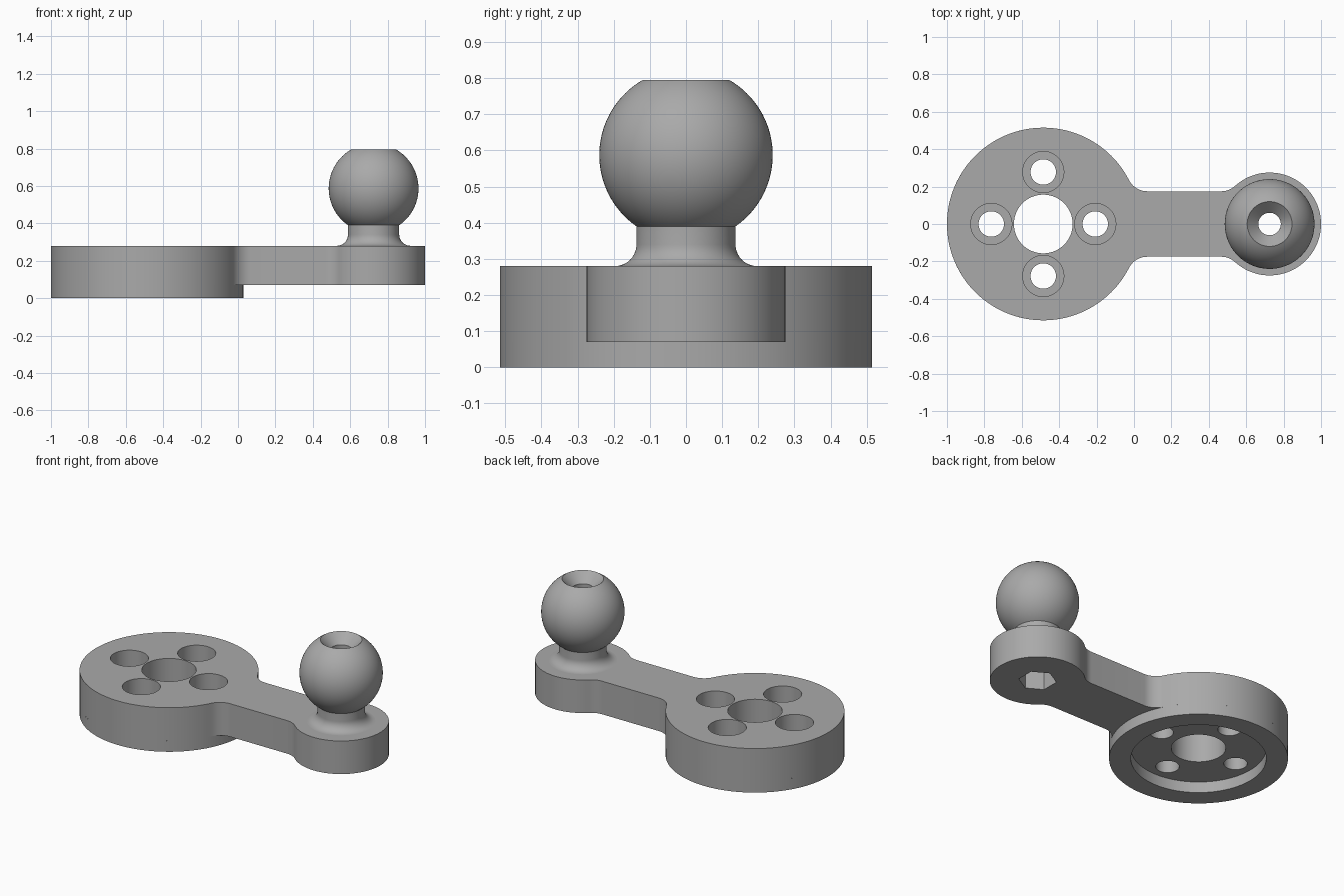
import bpy, bmesh, math
from math import cos, sin, pi, atan2, sqrt

cube = bpy.data.objects.get("Cube")
if cube:
    bpy.data.objects.remove(cube, do_unlink=True)

# Main dimensions
HUB_X, HUB_R = -0.485, 0.515
END_X, END_R = 0.725, 0.275
ARM, FILLET = 0.175, 0.108
BASE, TOP = 0.07, 0.28

grey = bpy.data.materials.new("plain grey")
grey.use_nodes = True
COLOUR = (0.4, 0.4, 0.4, 1)
grey.diffuse_color = COLOUR
grey.node_tree.nodes["Principled BSDF"].inputs["Base Color"].default_value = COLOUR


def make(name, bm):
    bmesh.ops.recalc_face_normals(bm, faces=bm.faces)
    mesh = bpy.data.meshes.new(name)
    bm.to_mesh(mesh)
    bm.free()
    mesh.materials.append(grey)
    obj = bpy.data.objects.new(name, mesh)
    bpy.context.collection.objects.link(obj)
    return obj


def activate(obj):
    bpy.ops.object.select_all(action="DESELECT")
    obj.select_set(True)
    bpy.context.view_layer.objects.active = obj


def smooth(obj):
    activate(obj)
    bpy.ops.object.shade_smooth_by_angle(angle=math.radians(30))


def arc(cx, cy, r, a0, a1, n):
    return [(cx + r * cos(a0 + (a1 - a0) * i / n),
             cy + r * sin(a0 + (a1 - a0) * i / n)) for i in range(n + 1)]


def prism(name, outline, z0, z1):
    bm = bmesh.new()
    face = bm.faces.new([bm.verts.new((x, y, z0)) for x, y in outline])
    ext = bmesh.ops.extrude_face_region(bm, geom=[face])["geom"]
    verts = [v for v in ext if isinstance(v, bmesh.types.BMVert)]
    bmesh.ops.translate(bm, verts=verts, vec=(0, 0, z1 - z0))
    return make(name, bm)


def lathe(name, profile, x, steps=96):
    bm = bmesh.new()
    verts = [bm.verts.new((x + r, 0, z)) for r, z in profile]
    edges = [bm.edges.new(pair) for pair in zip(verts, verts[1:])]
    bmesh.ops.spin(bm, geom=verts + edges, cent=(x, 0, 0), axis=(0, 0, 1),
                   angle=2 * pi, steps=steps)
    bmesh.ops.remove_doubles(bm, verts=bm.verts, dist=0.0001)
    obj = make(name, bm)
    smooth(obj)
    return obj


def cut(obj, x, y, r, z0, z1, sides=64, turn=0):
    tool = prism("cutter", arc(x, y, r, turn, turn + 2 * pi, sides)[:-1], z0, z1)
    tool.hide_render = True
    mod = obj.modifiers.new("hole", "BOOLEAN")
    mod.operation, mod.solver, mod.object = "DIFFERENCE", "EXACT", tool
    activate(obj)
    bpy.ops.object.modifier_apply(modifier=mod.name)
    bpy.data.objects.remove(tool, do_unlink=True)


# Plate outline: round end, fillet, arm, fillet, large round hub (back half, mirrored)
fy = ARM + FILLET
end_dx = sqrt((END_R + FILLET) ** 2 - fy ** 2)
hub_dx = sqrt((HUB_R + FILLET) ** 2 - fy ** 2)
a_end = atan2(fy, -end_dx)
a_hub = atan2(fy, hub_dx)
half = arc(END_X, 0, END_R, 0, a_end, 36)
half += arc(END_X - end_dx, fy, FILLET, a_end - pi, -pi / 2, 10)[1:]
half += arc(HUB_X + hub_dx, fy, FILLET, -pi / 2, a_hub - pi, 10)
half += arc(HUB_X, 0, HUB_R, a_hub, pi, 48)[1:]
outline = half + [(x, -y) for x, y in reversed(half[1:-1])]
plate = prism("arm_plate", outline, BASE, TOP)

# Hub bore and four counterbored bolt holes
cut(plate, HUB_X, 0, 0.157, -0.1, 0.5)
for i in range(4):
    hx = HUB_X + 0.278 * cos(i * pi / 2)
    hy = 0.278 * sin(i * pi / 2)
    cut(plate, hx, hy, 0.068, -0.1, 0.5, 48)
    cut(plate, hx, hy, 0.11, 0.15, 0.5, 48)

# Post bore with hexagonal nut pocket underneath
cut(plate, END_X, 0, 0.06, -0.1, 0.5, 48)
cut(plate, END_X, 0, 0.11, -0.1, 0.19, 6, pi / 6)
smooth(plate)

# Rim below the hub, leaving a round recess
lathe("hub_rim", [(0.375 + 0.015, BASE), (0.39, 0), (HUB_R, 0), (HUB_R, BASE)], HUB_X)

# Ball post: bore, countersink, ball, neck and flared foot
BALL_Z, BALL_R = 0.587, 0.24
a_top = math.asin((0.795 - BALL_Z) / BALL_R)
a_low = -math.asin((BALL_Z - 0.39) / BALL_R)
profile = [(0.06, TOP), (0.06, 0.735)]
profile += arc(0, BALL_Z, BALL_R, a_top, a_low, 32)
profile += arc(0.197, 0.34, 0.06, pi, 1.5 * pi, 10)
lathe("ball_post", profile, END_X)
